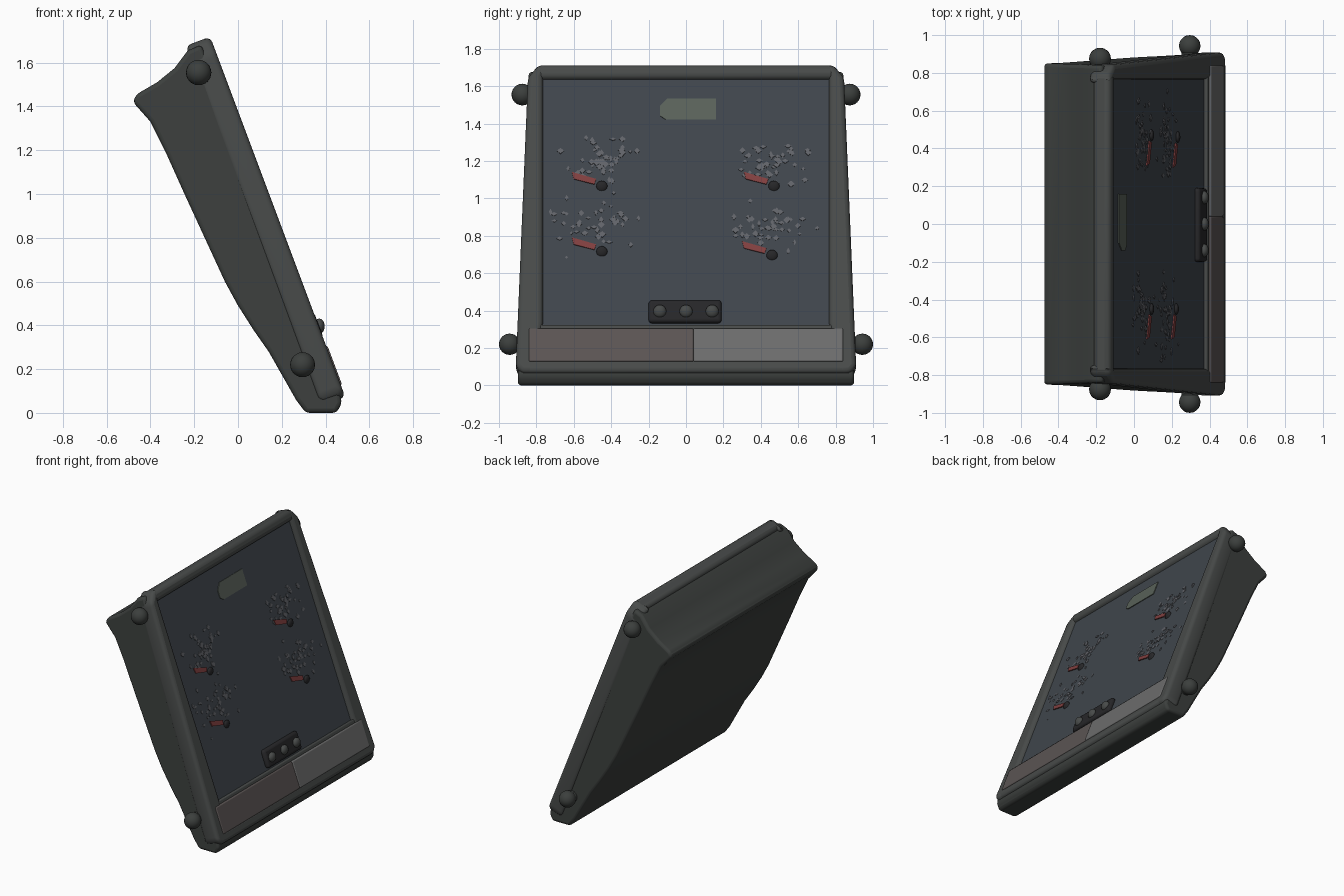
import bpy, bmesh, math, random
from mathutils import Vector

if "Cube" in bpy.data.objects:
    bpy.data.objects.remove(bpy.data.objects["Cube"])

random.seed(4)
SN, CS = 0.351, 0.936            # tilt of the front panel


def P(t, y, n):
    """Panel coordinates: t down the slope, y across, n outward."""
    return Vector((-0.12 + SN * t + CS * n, y, 1.70 - CS * t + SN * n))


def T(z):
    return (1.70 - z) / CS


def mat(name, rgb):
    m = bpy.data.materials.new(name)
    m.diffuse_color = (*rgb, 1)
    m.use_nodes = True
    m.node_tree.nodes["Principled BSDF"].inputs["Base Color"].default_value = m.diffuse_color
    return m


SHELL = mat("shell", (0.045, 0.050, 0.047))
RIM = mat("rim", (0.065, 0.070, 0.068))
PANEL = mat("panel", (0.050, 0.060, 0.072))
PLATE_A = mat("plate_warm", (0.105, 0.090, 0.088))
PLATE_B = mat("plate_grey", (0.15, 0.15, 0.15))
BLACK = mat("black", (0.02, 0.02, 0.022))
LABEL = mat("label", (0.10, 0.12, 0.10))
RED = mat("red", (0.22, 0.05, 0.05))
FLECK = mat("fleck", (0.12, 0.125, 0.14))


def finish(name, bm, material, bevel=0, seg=3):
    bmesh.ops.recalc_face_normals(bm, faces=bm.faces)
    me = bpy.data.meshes.new(name)
    bm.to_mesh(me)
    bm.free()
    ob = bpy.data.objects.new(name, me)
    bpy.context.collection.objects.link(ob)
    me.materials.append(material)
    if bevel:
        b = ob.modifiers.new("bevel", 'BEVEL')
        b.width, b.segments, b.limit_method = bevel, seg, 'ANGLE'
        b.angle_limit = math.radians(30)
    bpy.ops.object.select_all(action='DESELECT')
    ob.select_set(True)
    bpy.context.view_layer.objects.active = ob
    bpy.ops.object.shade_smooth_by_angle(angle=math.radians(40))
    return ob


def loft(bm, a, b):
    """Closed solid between two matching outlines."""
    va, vb = [bm.verts.new(p) for p in a], [bm.verts.new(p) for p in b]
    bm.faces.new(va)
    bm.faces.new(vb[::-1])
    for i in range(len(va)):
        j = (i + 1) % len(va)
        bm.faces.new((va[i], vb[i], vb[j], va[j]))


def slab(name, outline, n0, n1, material, bevel=0.0):
    bm = bmesh.new()
    loft(bm, [P(t, y, n0) for t, y in outline], [P(t, y, n1) for t, y in outline])
    return finish(name, bm, material, bevel)


def rect(t0, t1, y0, y1):
    return [(t0, y0), (t1, y0), (t1, y1), (t0, y1)]


# wedge shaped housing behind the panel, slightly wider at the foot
front = [P(0.0, 0, -0.05), P(1.66, 0, -0.05), P(1.68, 0, -0.01)]
prof = [(p.x, p.z) for p in front] + [
    (0.475, 0.045), (0.45, 0.0), (0.31, 0.0), (0.265, 0.06), (0.14, 0.28), (0.07, 0.38),
    (0.0, 0.49), (-0.06, 0.60), (-0.12, 0.73), (-0.24, 0.99), (-0.33, 1.19), (-0.40, 1.33),
    (-0.48, 1.42), (-0.465, 1.455), (-0.37, 1.51), (-0.29, 1.575), (-0.23, 1.655)]
bm = bmesh.new()
loft(bm, [(x, -(0.90 - 0.035 * z), z) for x, z in prof],
     [(x, 0.90 - 0.035 * z, z) for x, z in prof])
finish("housing", bm, SHELL, 0.03)

# recessed front panel
slab("front_panel", rect(0.02, 1.50, -0.79, 0.79), -0.08, -0.025, PANEL)

# raised rim around the panel
for s, side in ((-1, "left"), (1, "right")):
    slab(side + "_rail", [(-0.02, s * 0.74), (-0.02, s * 0.79), (0.05, s * 0.845),
                          (1.70, s * 0.91), (1.74, s * 0.88), (1.74, s * 0.80),
                          (1.45, s * 0.765), (0.05, s * 0.765)], -0.12, 0.0, RIM, 0.028)
slab("top_rail", rect(-0.02, 0.06, -0.80, 0.80), -0.10, 0.0, RIM, 0.03)
slab("bottom_rail", rect(1.66, 1.74, -0.86, 0.86), -0.12, 0.0, RIM, 0.025)

# two tone kick plate along the foot, with its upper lip
slab("kick_plate_left", rect(1.49, 1.68, -0.84, 0.04), -0.06, 0.006, PLATE_A, 0.008)
slab("kick_plate_right", rect(1.49, 1.68, 0.04, 0.84), -0.06, 0.006, PLATE_B, 0.008)
slab("kick_plate_lip", rect(1.465, 1.495, -0.80, 0.80), -0.06, -0.006, RIM, 0.008)


# round knobs on short necks at the four side corners
def ball(bm, c, r, scale=(1, 1, 1)):
    vs = bmesh.ops.create_uvsphere(bm, u_segments=20, v_segments=12, radius=r)["verts"]
    for v in vs:
        v.co = Vector(v.co[i] * scale[i] for i in range(3)) + Vector(c)


for s, side in ((-1, "left"), (1, "right")):
    for x, y, z, r, lvl in ((-0.18, 0.875, 1.555, 0.058, "upper"), (0.295, 0.943, 0.22, 0.057, "lower")):
        bm = bmesh.new()
        ball(bm, (x, s * y, z), r)
        ring = [(math.cos(i * math.pi / 8) * r * 0.75, math.sin(i * math.pi / 8) * r * 0.75) for i in range(16)]
        loft(bm, [(x + a, s * (y - 0.10), z + b) for a, b in ring], [(x + a, s * y, z + b) for a, b in ring])
        finish(lvl + "_" + side + "_knob", bm, SHELL)

# control strip with three buttons
slab("control_strip", rect(T(0.46), T(0.34), -0.20, 0.19), -0.04, 0.002, BLACK, 0.018)
bm = bmesh.new()
for y in (-0.14, 0.0, 0.14):
    ball(bm, P(T(0.395), y, 0.002), 0.035, (0.7, 1, 1))
finish("control_buttons", bm, RIM)

# label plate near the top
slab("label_plate", [(T(1.54), -0.10), (T(1.50), -0.14), (T(1.45), -0.14), (T(1.43), -0.11),
                     (T(1.43), 0.16), (T(1.54), 0.16)], -0.04, -0.02, LABEL)

# four worn patches: pale flecks around a red streak and dark spot
bm_f, bm_r, bm_d = bmesh.new(), bmesh.new(), bmesh.new()


def chip(bm, pts, n):
    loft(bm, [P(t, y, -0.03) for t, y in pts], [P(t, y, n) for t, y in pts])


for y, z in ((-0.55, 1.12), (0.37, 1.12), (-0.55, 0.77), (0.36, 0.75)):
    t = T(z)
    chip(bm_r, [(t - 0.03, y - 0.06), (t + 0.01, y + 0.07), (t + 0.04, y + 0.06), (t + 0.01, y - 0.05)], -0.018)
    ball(bm_d, P(t + 0.05, y + 0.10, -0.025), 0.03, (0.5, 1, 1))
    for _ in range(45):
        a = t - 0.11 + random.gauss(0, 0.06)
        b = y + 0.08 + random.gauss(0, 0.10)
        w, h = random.uniform(0.008, 0.02), random.uniform(0.008, 0.02)
        if abs(b) < 0.74:
            chip(bm_f, [(a - h, b), (a, b - w), (a + h, b), (a, b + w)], random.uniform(-0.023, -0.020))
finish("pale_flecks", bm_f, FLECK)
finish("red_streaks", bm_r, RED)
finish("dark_spots", bm_d, BLACK)
